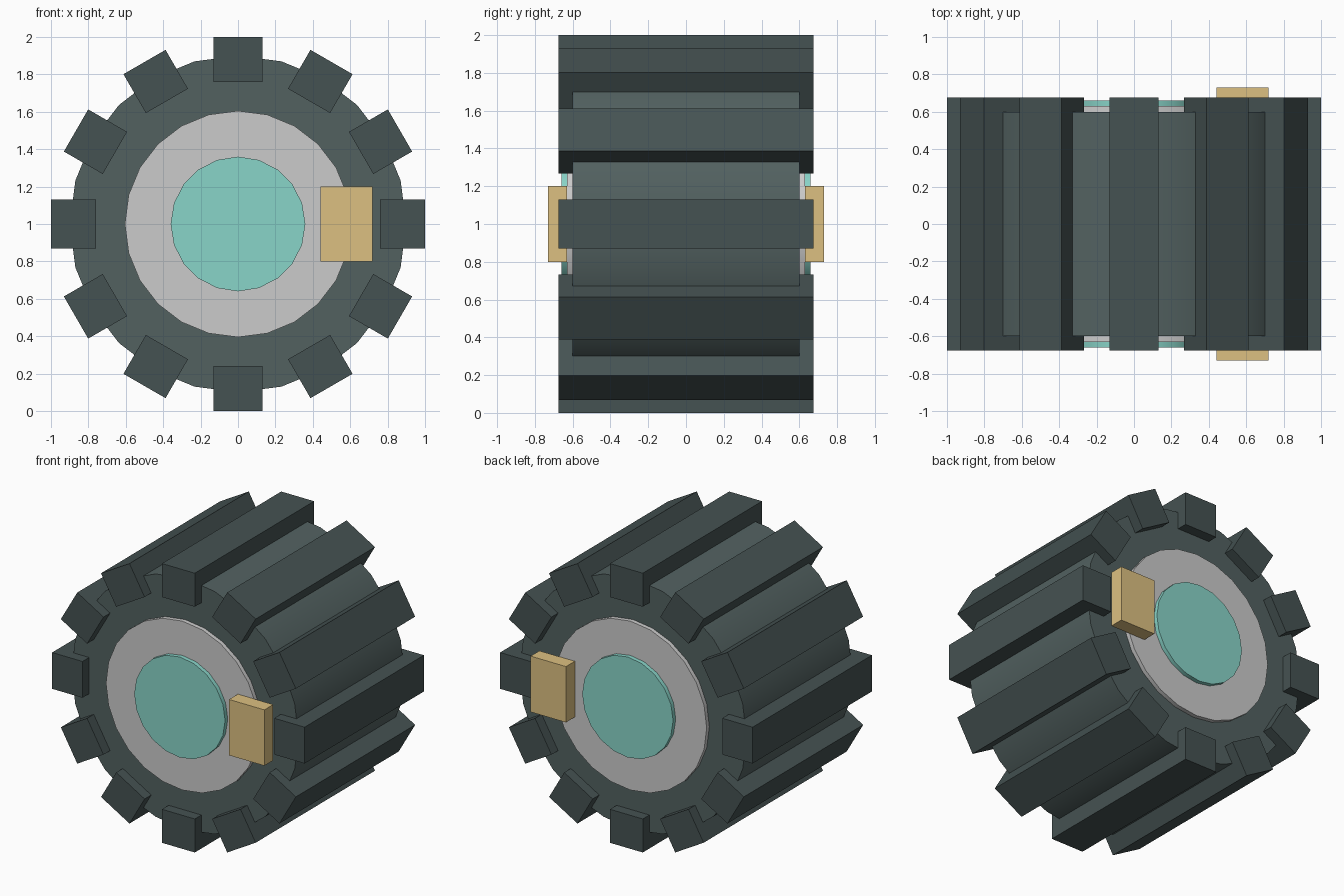
import bpy
from math import pi, sin, cos, radians

if "Cube" in bpy.data.objects:
    bpy.data.objects.remove(bpy.data.objects["Cube"])

def material(name, rgb):
    m = bpy.data.materials.new(name)
    m.diffuse_color = (*rgb, 1)
    m.use_nodes = True
    m.node_tree.nodes["Principled BSDF"].inputs["Base Color"].default_value = m.diffuse_color
    return m

TYRE = material("tyre_rubber", (0.085, 0.12, 0.118))
TREAD = material("tread_rubber", (0.06, 0.085, 0.085))
TEAL = material("teal", (0.25, 0.66, 0.58))
SAND = material("sand", (0.72, 0.53, 0.22))

def drum(name, radius, half_width, sides, mat=None):
    bpy.ops.mesh.primitive_cylinder_add(vertices=sides, radius=radius, depth=2 * half_width,
                                        location=(0, 0, 1), rotation=(pi / 2, 0, 0))
    finish(name, mat)
    bpy.ops.object.shade_smooth_by_angle(angle=radians(35))

def block(name, size, location, mat, tilt=0):
    bpy.ops.mesh.primitive_cube_add(size=1, location=location, rotation=(0, tilt, 0))
    bpy.context.object.scale = size
    finish(name, mat)

def finish(name, mat):
    ob = bpy.context.object
    ob.name = name
    if mat:
        ob.data.materials.append(mat)

# Wheel body, hub and hub cap, showing on both sides
drum("tyre", 0.9, 0.6, 24, TYRE)
drum("hub", 0.605, 0.63, 24)
drum("hub_cap", 0.36, 0.66, 20, TEAL)

# Tread lugs around the rim
for i in range(12):
    a = i * pi / 6
    block(f"tread_{i + 1}", (0.24, 1.35, 0.26),
          (0.88 * cos(a), 0, 1 + 0.88 * sin(a)), TREAD, -a)

# Marker block on each face
for side, y in (("front", -0.68), ("back", 0.68)):
    block(f"marker_{side}", (0.28, 0.1, 0.4), (0.58, y, 1), SAND)
